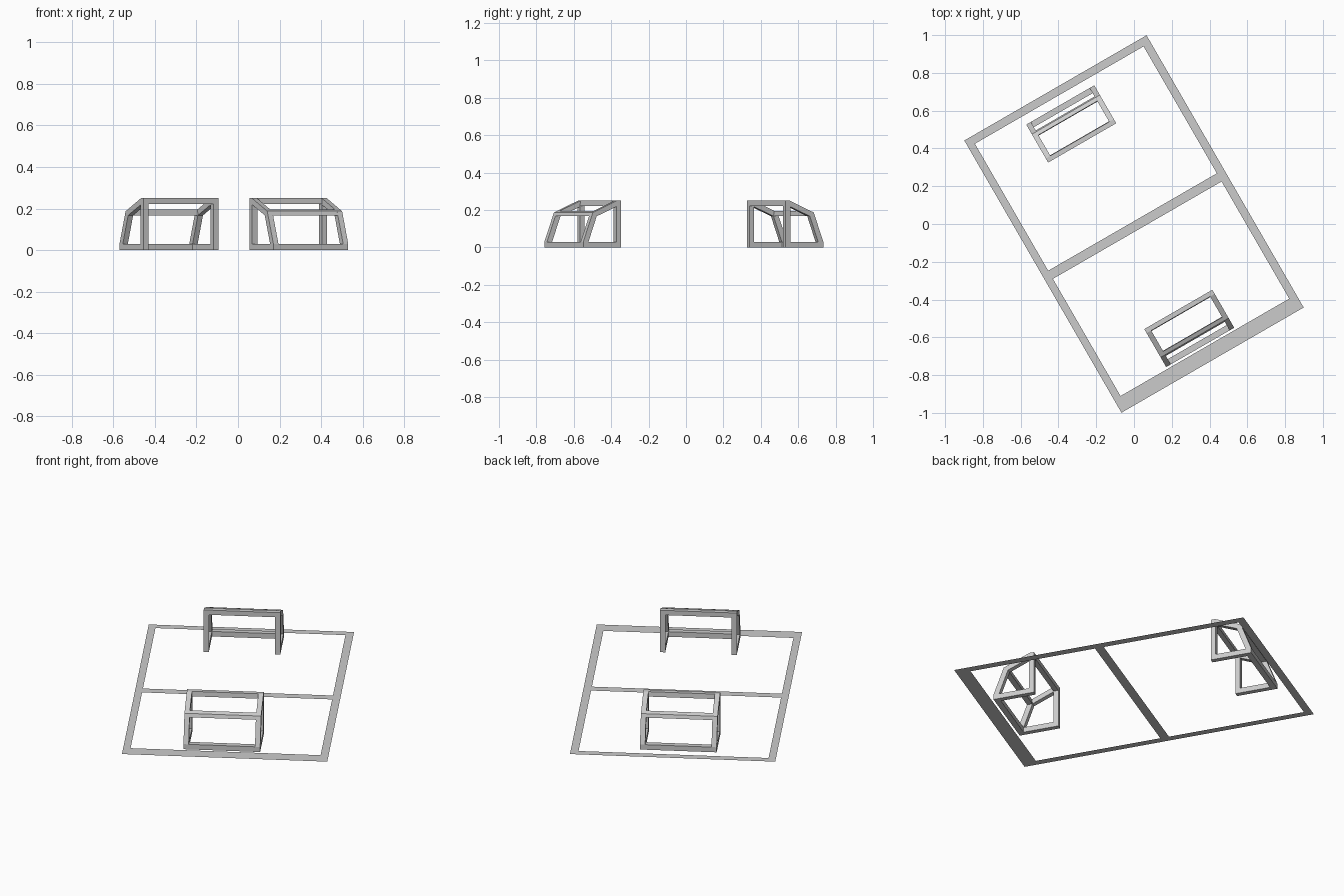
import bpy, bmesh, math
from mathutils import Matrix

if "Cube" in bpy.data.objects:
    bpy.data.objects.remove(bpy.data.objects["Cube"])

TURN = Matrix.Rotation(math.radians(30), 4, 'Z')   # the whole pitch is turned 30 degrees
HALF_W, HALF_L = 0.557, 0.832
U0, U1, FRONT, BAR = -0.231, 0.185, 0.509, 0.028   # goal sides, goal mouth distance, bar thickness


def finish(name, bm, solid=True):
    bmesh.ops.remove_doubles(bm, verts=bm.verts, dist=1e-5)
    if solid:
        bmesh.ops.recalc_face_normals(bm, faces=bm.faces)
    bm.transform(TURN)
    mesh = bpy.data.meshes.new(name)
    bm.to_mesh(mesh)
    bm.free()
    bpy.context.collection.objects.link(bpy.data.objects.new(name, mesh))


def line(name, u0, u1, v0, v1):
    """Flat painted line on the ground."""
    bm = bmesh.new()
    bm.faces.new([bm.verts.new(p) for p in
                  ((u0, v0, 0), (u1, v0, 0), (u1, v1, 0), (u0, v1, 0))])
    finish(name, bm, False)


def extrude(name, polys, u0, u1, side):
    """Extrude (depth, height) polygons across the goal from u0 to u1."""
    bm = bmesh.new()
    for poly in polys:
        bm.faces.new([bm.verts.new((u0, side * (FRONT + d), z)) for d, z in poly])
    bmesh.ops.remove_doubles(bm, verts=bm.verts, dist=1e-5)
    geo = bmesh.ops.extrude_face_region(bm, geom=bm.faces[:], use_keep_orig=True)
    moved = [g for g in geo['geom'] if isinstance(g, bmesh.types.BMVert)]
    bmesh.ops.translate(bm, verts=moved, vec=(u1 - u0, 0, 0))
    finish(name, bm)


# Pitch markings
line("far_end_line", -HALF_W, HALF_W, 0.789, HALF_L)
line("near_end_line", -HALF_W, HALF_W, -HALF_L, -0.753)
line("left_side_line", -HALF_W, -0.517, -0.753, 0.789)
line("right_side_line", 0.514, HALF_W, -0.753, 0.789)
line("halfway_line", -0.517, 0.514, -0.037, 0.013)

# Side frame of a goal: outer outline and opening with matching points
OUTER = [(0, 0), (0, .25), (.025, .25), (.173, .187), (.232, .03), (.232, 0)]
INNER = [(.028, .03), (.028, .2), (.028, .218), (.149, .167), (.2, .03), (.17, .03)]
n = len(OUTER)
RING = [[OUTER[i], OUTER[(i + 1) % n], INNER[(i + 1) % n], INNER[i]] for i in range(n)]

# Cross bars joining the two side frames
BARS = {
    "crossbar": [(0, .222), (0, .25), (.025, .25), (.028, .222)],
    "shoulder_bar": [(.149, .167), (.152, .196), (.173, .187), (.180, .167)],
    "rear_ground_bar": [(.2, 0), (.2, .03), (.232, .03), (.232, 0)],
}

for label, side in (("near", -1), ("far", 1)):
    extrude(label + "_goal_left_frame", RING, U0, U0 + BAR, side)
    extrude(label + "_goal_right_frame", RING, U1 - BAR, U1, side)
    for bar, profile in BARS.items():
        extrude(f"{label}_goal_{bar}", [profile], U0 + BAR, U1 - BAR, side)
